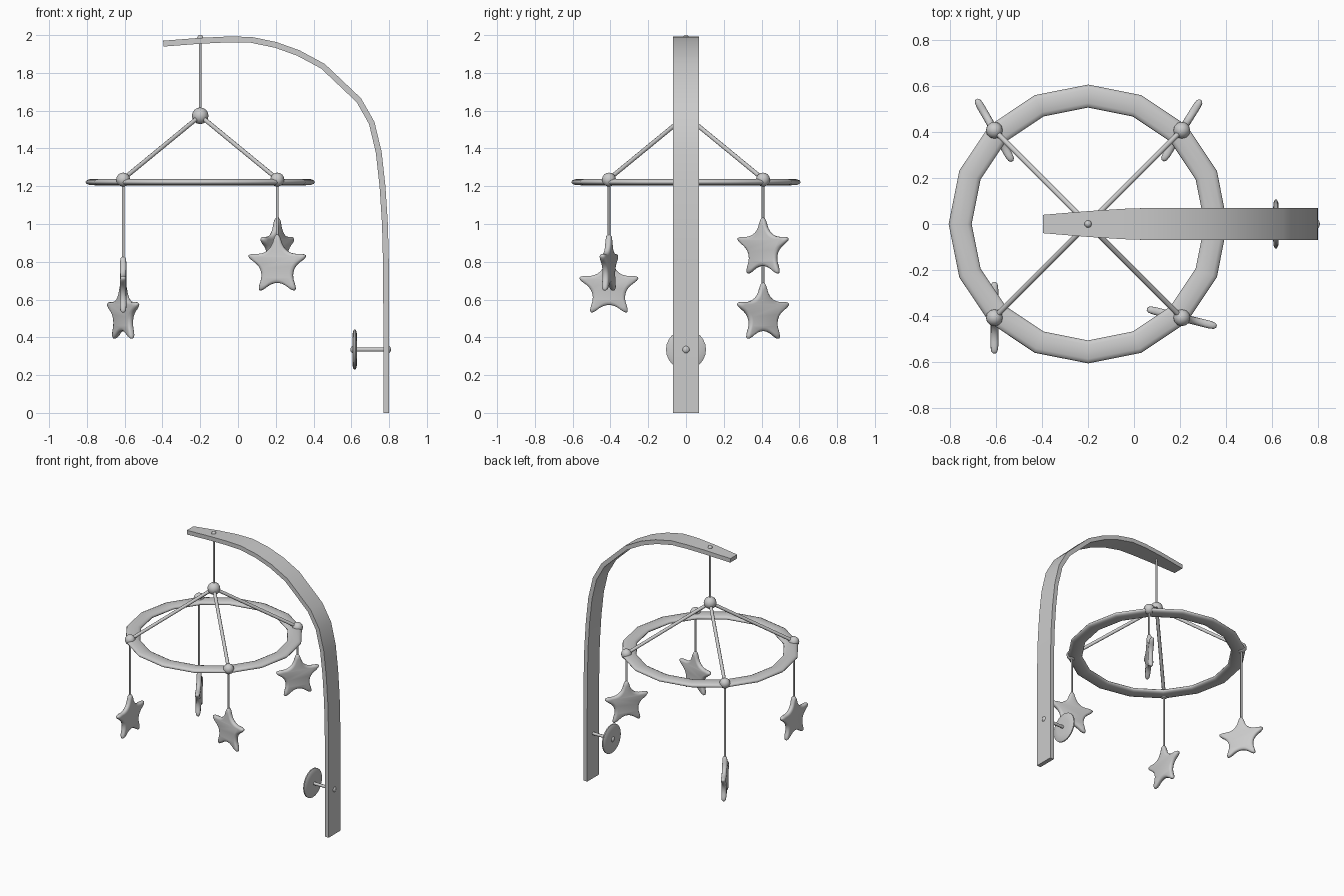
import bpy, bmesh, math
from mathutils import Vector, Matrix

if "Cube" in bpy.data.objects:
    bpy.data.objects.remove(bpy.data.objects["Cube"])

CX = -0.2          # ring centre in x
RING_Z = 1.222


def make(name, bm, angle=40):
    bmesh.ops.recalc_face_normals(bm, faces=bm.faces)
    me = bpy.data.meshes.new(name)
    bm.to_mesh(me)
    bm.free()
    ob = bpy.data.objects.new(name, me)
    bpy.context.collection.objects.link(ob)
    bpy.ops.object.select_all(action='DESELECT')
    ob.select_set(True)
    bpy.context.view_layer.objects.active = ob
    bpy.ops.object.shade_smooth_by_angle(angle=math.radians(angle))
    return ob


def rod(name, a, b, r, sides=8):
    a, b = Vector(a), Vector(b)
    d = b - a
    bm = bmesh.new()
    m = Matrix.Translation((a + b) / 2) @ d.to_track_quat('Z', 'Y').to_matrix().to_4x4()
    bmesh.ops.create_cone(bm, cap_ends=True, segments=sides, radius1=r, radius2=r,
                          depth=d.length, matrix=m)
    return make(name, bm, 50)


def ball(name, c, r, scale=(1, 1, 1)):
    bm = bmesh.new()
    m = Matrix.Translation(c) @ Matrix.Diagonal((*scale, 1))
    bmesh.ops.create_uvsphere(bm, u_segments=12, v_segments=8, radius=r, matrix=m)
    return make(name, bm, 60)


def bridge(bm, loops, closed):
    pairs = list(zip(loops, loops[1:])) + ([(loops[-1], loops[0])] if closed else [])
    for p, q in pairs:
        for i in range(len(p)):
            j = (i + 1) % len(p)
            bm.faces.new((p[i], p[j], q[j], q[i]))
    if not closed:
        bm.faces.new(loops[0])
        bm.faces.new(loops[-1])


# bent flat arm: centre line x, z and half width
path = [(.785, 0, .07), (.785, .5, .07), (.783, .8, .07), (.778, 1.0, .07), (.765, 1.2, .07),
        (.745, 1.38, .07), (.708, 1.535, .07), (.64, 1.655, .07), (.45, 1.835, .07),
        (.32, 1.905, .07), (.2, 1.948, .07), (.07, 1.975, .07), (-.05, 1.977, .066),
        (-.2, 1.97, .056), (-.395, 1.955, .04)]
bm = bmesh.new()
loops = []
for i, (x, z, w) in enumerate(path):
    p, q = path[max(i - 1, 0)], path[min(i + 1, len(path) - 1)]
    t = Vector((q[0] - p[0], 0, q[1] - p[1])).normalized()
    n = Vector((t.z, 0, -t.x)) * 0.0155
    c = Vector((x, 0, z))
    y = Vector((0, w, 0))
    loops.append([bm.verts.new(v) for v in (c + n + y, c + n - y, c - n - y, c - n + y)])
bridge(bm, loops, False)
make("arm", bm)

# flat 16-sided ring with rounded section
section = [(.05 * math.copysign(abs(math.cos(a)) ** .7, math.cos(a)), .017 * math.sin(a))
           for a in (math.tau * k / 12 for k in range(12))]
bm = bmesh.new()
loops = []
for i in range(16):
    a = math.tau * i / 16
    loops.append([bm.verts.new((CX + (.557 + r) * math.cos(a), (.557 + r) * math.sin(a), RING_Z + h))
                  for r, h in section])
bridge(bm, loops, True)
make("ring", bm, 60)

# hub and main cord
hub = (CX, 0, 1.573)
ball("hub", hub, .044)
rod("main_cord", hub, (CX, 0, 1.98), .007)
ball("main_cord_knot", (CX, 0, 1.985), .016)


# puffy star, rounded by corner cutting
def star(name, c, angle):
    pts = [Vector((R * math.cos(a), 0, R * math.sin(a)))
           for R, a in (((.198, .072)[k % 2], math.pi / 2 + k * math.pi / 5) for k in range(10))]
    for _ in range(3):
        pts = [v for i, p in enumerate(pts) for q in (pts[(i + 1) % len(pts)],)
               for v in (p * .75 + q * .25, p * .25 + q * .75)]
    bm = bmesh.new()
    m = Matrix.Translation(c) @ Matrix.Rotation(angle, 4, 'Z')
    loops = []
    for s, y in ((.8, -.017), (.94, -.014), (1, -.006), (1, .006), (.94, .014), (.8, .017)):
        loops.append([bm.verts.new(m @ Vector((p.x * s, y, p.z * s))) for p in pts])
    bridge(bm, loops, False)
    make(name, bm, 60)


# spokes, joints, cords and stars: sign x, sign y, star centre z, turn
hangers = [("front_right", 1, -1, .782, -14), ("back_right", 1, 1, .872, 58),
           ("front_left", -1, -1, .665, 90), ("back_left", -1, 1, .527, 120)]
for side, sx, sy, z, turn in hangers:
    x, y = CX + sx * .408, sy * .408
    rod("spoke_" + side, hub, (x, y, 1.238), .012)
    ball("joint_" + side, (x, y, 1.235), .037)
    rod("cord_" + side, (x, y, RING_Z), (x, y, z + .12), .007)
    star("star_" + side, (x, y, z), math.radians(turn))

# clamp screw with round pad
rod("clamp_screw", (.61, 0, .335), (.80, 0, .335), .011)
ball("clamp_screw_head", (.793, 0, .335), .021, (.8, 1, 1))
ball("clamp_screw_tip", (.612, 0, .335), .021, (.8, 1, 1))
bm = bmesh.new()
loops = []
for x, r in ((.605, .06), (.608, .095), (.614, .106), (.622, .106), (.628, .095), (.631, .06)):
    loops.append([bm.verts.new((x, r * math.cos(math.tau * k / 24), .335 + r * math.sin(math.tau * k / 24)))
                  for k in range(24)])
bridge(bm, loops, False)
make("clamp_pad", bm, 60)
